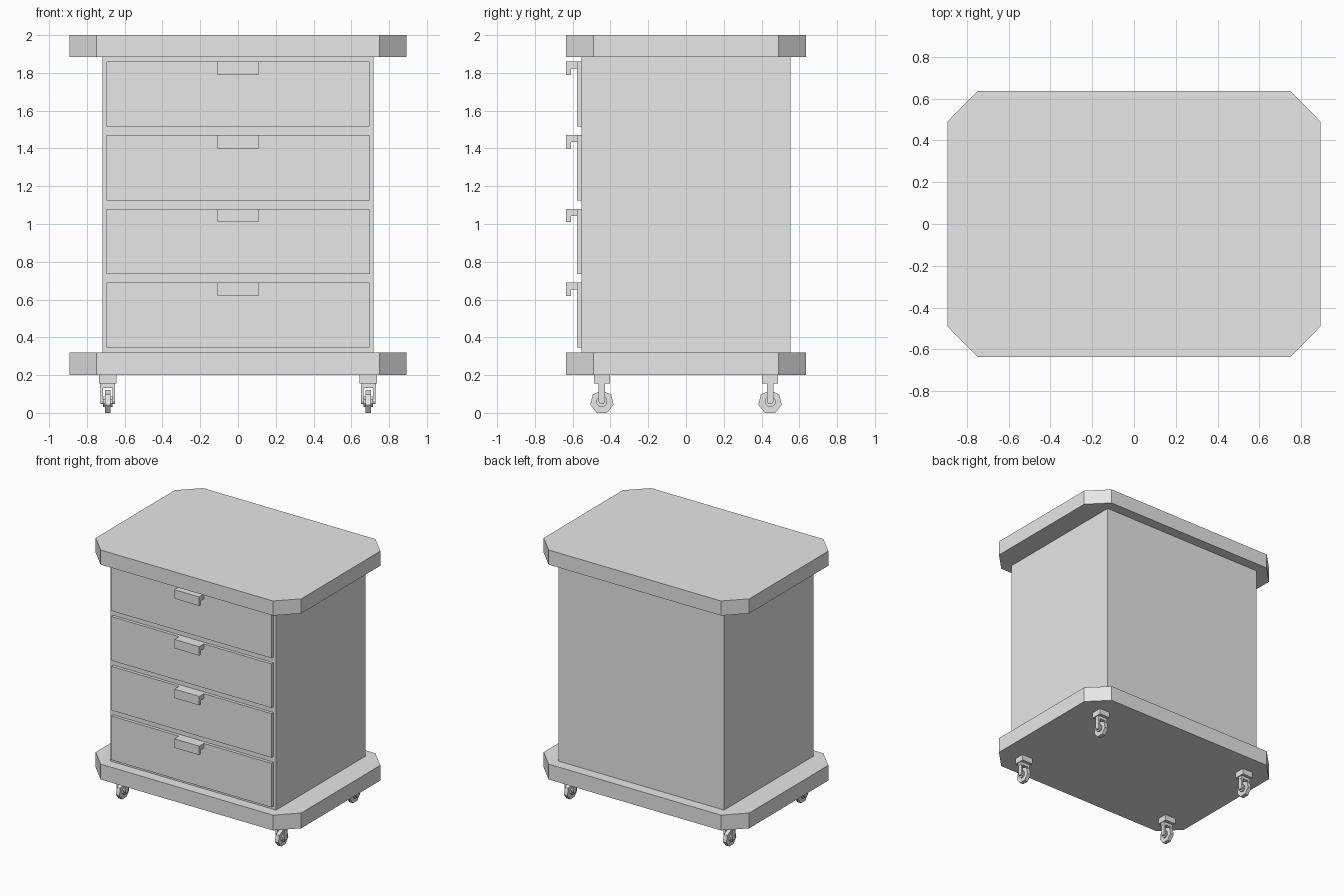
import bpy, bmesh, math
from mathutils import Matrix, Vector

cube = bpy.data.objects.get("Cube")
if cube:
    bpy.data.objects.remove(cube, do_unlink=True)

GREY = (0.8, 0.8, 0.8, 1)
grey = bpy.data.materials.new("light grey")
grey.use_nodes = True
grey.diffuse_color = GREY
grey.node_tree.nodes["Principled BSDF"].inputs["Base Color"].default_value = GREY


def finish(bm, name):
    bmesh.ops.recalc_face_normals(bm, faces=bm.faces)
    mesh = bpy.data.meshes.new(name)
    bm.to_mesh(mesh)
    bm.free()
    mesh.materials.append(grey)
    obj = bpy.data.objects.new(name, mesh)
    bpy.context.collection.objects.link(obj)
    return obj


def box(name, low, high):
    low, high = Vector(low), Vector(high)
    bm = bmesh.new()
    bmesh.ops.create_cube(bm, size=1, matrix=Matrix.Translation((low + high) / 2)
                          @ Matrix.Diagonal((*(high - low), 1)))
    return finish(bm, name)


def prism(name, points, offset):
    """Extrude a closed outline of 3D points along an offset."""
    bm = bmesh.new()
    face = bm.faces.new([bm.verts.new(p) for p in points])
    ext = bmesh.ops.extrude_face_region(bm, geom=[face], use_keep_orig=True)
    verts = [g for g in ext["geom"] if isinstance(g, bmesh.types.BMVert)]
    bmesh.ops.translate(bm, verts=verts, vec=offset)
    return finish(bm, name)


def disc(name, centre, radius, width, sides):
    """Prism around the x axis, resting on a flat side."""
    cx, cy, cz = centre
    pts = []
    for i in range(sides):
        a = -math.pi / 2 + (i + 0.5) * math.tau / sides
        pts.append((cx - width / 2, cy + radius * math.cos(a), cz + radius * math.sin(a)))
    return prism(name, pts, (width, 0, 0))


# Chamfered top and base boards
X, Y, CX, CY = 0.892, 0.635, 0.748, 0.49
outline = [(CX, -Y), (X, -CY), (X, CY), (CX, Y), (-CX, Y), (-X, CY), (-X, -CY), (-CX, -Y)]
for name, z, height in (("top_board", 1.885, 0.115), ("base_board", 0.2, 0.12)):
    prism(name, [(x, y, z) for x, y in outline], (0, 0, height))

# Cabinet body
box("cabinet_body", (-0.718, -0.553, 0.32), (0.718, 0.553, 1.885))

# Drawers with hooked pulls
for i in range(4):
    top = 1.86 - 0.39 * i
    box(f"drawer_front_{i + 1}", (-0.695, -0.578, top - 0.345), (0.695, -0.55, top))
    hook = [(-0.578, 0), (-0.635, 0), (-0.635, -0.07), (-0.61, -0.07), (-0.61, -0.037), (-0.578, -0.037)]
    prism(f"drawer_pull_{i + 1}", [(-0.108, y, top + z) for y, z in hook], (0.216, 0, 0))

# Casters
for side, sx in (("left", 1), ("right", -1)):
    for end, sy in (("front", -1), ("back", 1)):
        x, y, tag = sx * 0.69, sy * 0.445, f"{end}_{side}"
        box(f"caster_mount_{tag}", (x - 0.047, y - 0.042, 0.155), (x + 0.047, y + 0.042, 0.2))
        box(f"fork_bridge_{tag}", (x - 0.04, y - 0.017, 0.132), (x + 0.04, y + 0.017, 0.155))
        for n, s in (("inner", -sx), ("outer", sx)):
            ax = x + s * 0.032
            arm = [(-0.017, 0.135), (-0.017, 0.06), (-0.009, 0.046),
                   (0.009, 0.046), (0.017, 0.06), (0.017, 0.135)]
            prism(f"fork_{n}_arm_{tag}", [(ax - 0.007, y + a, z) for a, z in arm], (0.014, 0, 0))
        disc(f"wheel_{tag}", (x, y, 0.057), 0.063, 0.03, 7)
        disc(f"wheel_hub_{tag}", (x, y, 0.06), 0.03, 0.052, 8)
